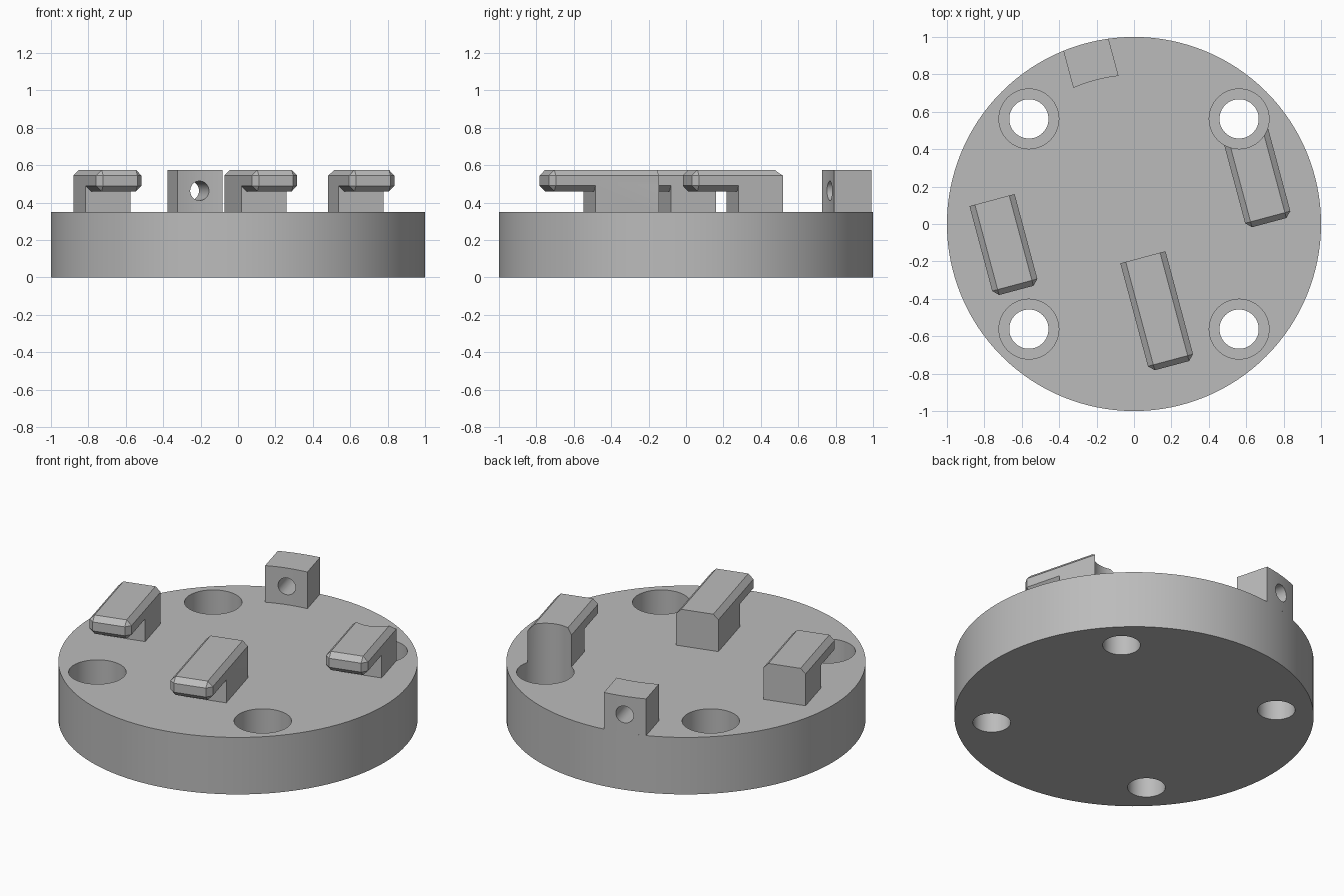
import bpy, bmesh, math
from mathutils import Matrix, Vector

if "Cube" in bpy.data.objects:
    bpy.data.objects.remove(bpy.data.objects["Cube"], do_unlink=True)

TOP, PEAK = 0.35, 0.575          # disc top, clip top
TURN = Matrix.Rotation(math.radians(15), 4, 'Z')

grey = bpy.data.materials.new("plain grey")
grey.use_nodes = True
colour = (0.5, 0.5, 0.5, 1)
grey.diffuse_color = colour
grey.node_tree.nodes["Principled BSDF"].inputs["Base Color"].default_value = colour


def add(name, bm):
    bmesh.ops.recalc_face_normals(bm, faces=bm.faces)
    mesh = bpy.data.meshes.new(name)
    bm.to_mesh(mesh)
    bm.free()
    mesh.materials.append(grey)
    ob = bpy.data.objects.new(name, mesh)
    bpy.context.collection.objects.link(ob)
    return ob


def cylinder(name, radius, z0, z1, x=0, y=0, sides=64, turn=Matrix()):
    bm = bmesh.new()
    bmesh.ops.create_cone(bm, cap_ends=True, segments=sides, radius1=radius,
                          radius2=radius, depth=z1 - z0,
                          matrix=turn @ Matrix.Translation((x, y, (z0 + z1) / 2)))
    return add(name, bm)


def box_mesh(x0, x1, y0, y1, z0, z1):
    bm = bmesh.new()
    size = Vector((x1 - x0, y1 - y0, z1 - z0))
    centre = Vector((x1 + x0, y1 + y0, z1 + z0)) / 2
    bmesh.ops.create_cube(bm, size=1, matrix=Matrix.Translation(centre) @ Matrix.Diagonal((*size, 1)))
    return bm


def combine(target, tool, operation):
    mod = target.modifiers.new("combine", 'BOOLEAN')
    mod.operation, mod.solver, mod.object = operation, 'EXACT', tool
    bpy.context.view_layer.objects.active = target
    bpy.ops.object.modifier_apply(modifier=mod.name)
    bpy.data.objects.remove(tool, do_unlink=True)


# Clip: square stem with a chamfered hook reaching forward
def clip(name, x, back, length):
    tip = back - length
    bm = box_mesh(x - 0.125, x + 0.125, tip, back, 0.46, PEAK)
    edges = [e for e in bm.edges if min(v.co.y for v in e.verts) < tip + 0.01]
    bmesh.ops.bevel(bm, geom=edges, offset=0.03, segments=1, affect='EDGES')
    ob = add(name, bm)
    stem = add("stem", box_mesh(x - 0.125, x + 0.125, tip + 0.25, back, TOP, 0.52))
    combine(ob, stem, 'UNION')
    ob.data.transform(TURN)
    return ob


# Base disc with four counterbored holes
disc = cylinder("base_disc", 1, 0, TOP, sides=128)
for sx in (-1, 1):
    for sy in (-1, 1):
        x, y = 0.562 * sx, 0.562 * sy
        combine(disc, cylinder("bore", 0.105, -0.1, 0.5, x, y), 'DIFFERENCE')
        combine(disc, cylinder("counterbore", 0.16, 0.16, 0.5, x, y), 'DIFFERENCE')

# Three clips, the left one notched by its neighbouring hole
right_clip = clip("right_clip", -0.7, 0.32, 0.5)
front_clip = clip("front_clip", 0, -0.184, 0.6)
left_clip = clip("left_clip", 0.7, 0.32, 0.5)
combine(left_clip, cylinder("notch", 0.16, 0.16, 0.8, 0.562, 0.562), 'DIFFERENCE')

# Rear stop block with curved faces and a cross hole
xs = [-0.125 + 0.25 * i / 8 for i in range(9)]
outline = [(x, math.sqrt(1 - x * x)) for x in xs]
outline += [(x, math.sqrt(0.796 ** 2 - x * x)) for x in reversed(xs)]
bm = bmesh.new()
face = bm.faces.new([bm.verts.new((x, y, TOP)) for x, y in outline])
side = bmesh.ops.extrude_face_region(bm, geom=[face])
bmesh.ops.translate(bm, vec=(0, 0, PEAK - TOP),
                    verts=[v for v in side["geom"] if isinstance(v, bmesh.types.BMVert)])
block = add("rear_block", bm)
drill = cylinder("drill", 0.052, 0.6, 1.2, 0, -0.463, sides=32,
                 turn=Matrix.Rotation(math.radians(-90), 4, 'X'))
combine(block, drill, 'DIFFERENCE')
block.data.transform(TURN)

# Smooth round walls, keep crisp edges
bpy.ops.object.select_all(action='DESELECT')
for ob in (disc, right_clip, front_clip, left_clip, block):
    ob.select_set(True)
bpy.context.view_layer.objects.active = disc
bpy.ops.object.shade_smooth_by_angle(angle=math.radians(30))
